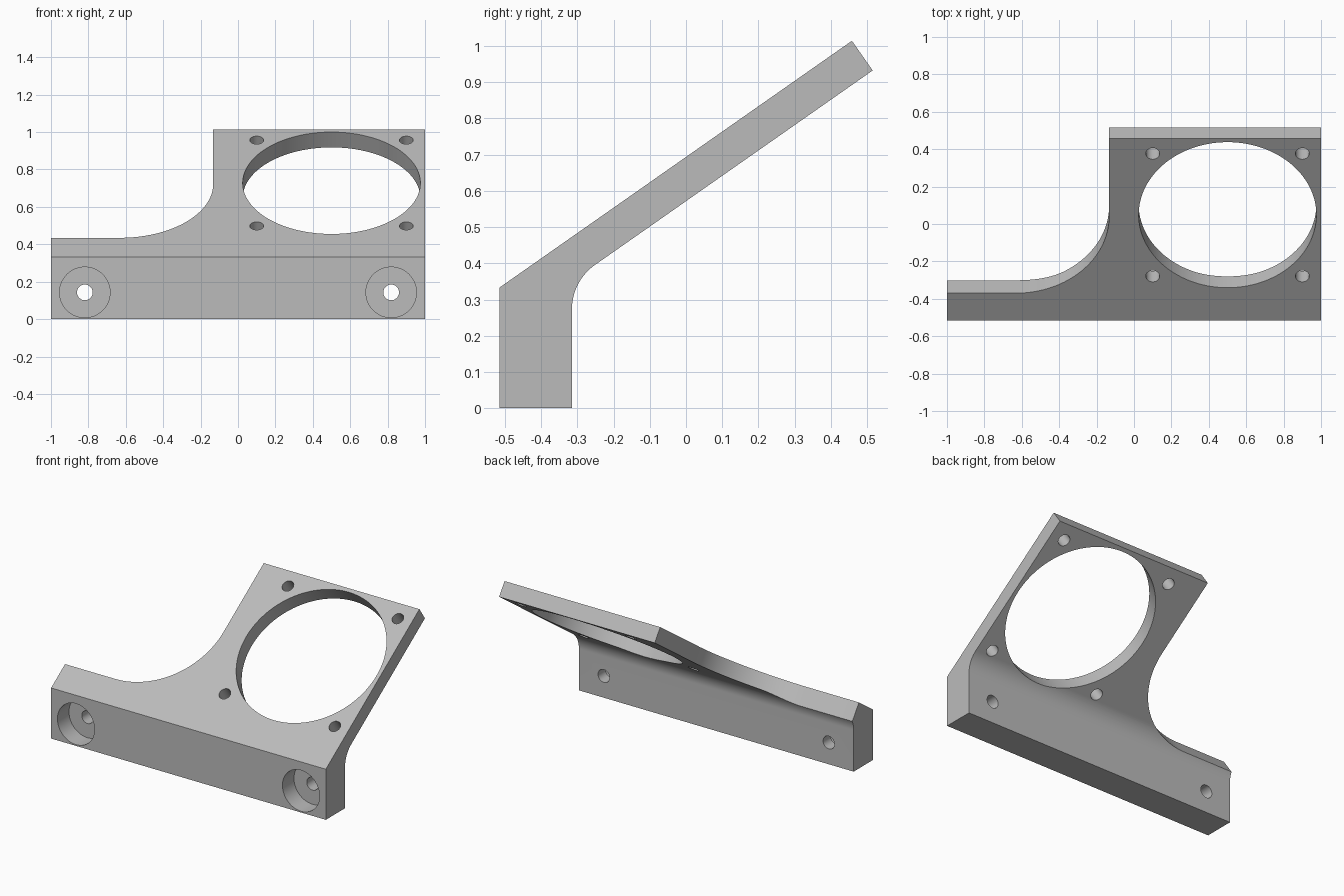
import bpy, bmesh
from math import sin, cos, tan, radians, pi
from mathutils import Matrix, Vector

cube = bpy.data.objects.get("Cube")
if cube:
    bpy.data.objects.remove(cube, do_unlink=True)

TILT = radians(35)
THICK = 0.1
FRONT, BACK, BEND_Z, LENGTH = -0.515, -0.315, 0.333, 1.188


def arc(cx, cy, r, start, end, steps):
    """Points on an arc, angles in degrees."""
    angles = [radians(start + (end - start) * i / steps) for i in range(steps + 1)]
    return [(cx + r * cos(a), cy + r * sin(a)) for a in angles]


def circle(cx, cy, r, steps=64):
    return arc(cx, cy, r, 0, 360, steps)[:-1]


def prism(name, outline, low, high, matrix):
    """Extrude a flat outline between two heights of a local frame."""
    bm = bmesh.new()
    face = bm.faces.new([bm.verts.new((u, v, low)) for u, v in outline])
    top = bmesh.ops.extrude_face_region(bm, geom=[face])["geom"]
    moved = [g for g in top if isinstance(g, bmesh.types.BMVert)]
    bmesh.ops.translate(bm, verts=moved, vec=(0, 0, high - low))
    bm.transform(matrix)
    bmesh.ops.recalc_face_normals(bm, faces=bm.faces)
    mesh = bpy.data.meshes.new(name)
    bm.to_mesh(mesh)
    bm.free()
    obj = bpy.data.objects.new(name, mesh)
    bpy.context.collection.objects.link(obj)
    return obj


# Local frames: side profile, tilted plate surface, front face
side_frame = Matrix(((0, 0, 1, 0), (1, 0, 0, 0), (0, 1, 0, 0), (0, 0, 0, 1)))
plate_frame = Matrix.Translation((0, FRONT, BEND_Z)) @ Matrix.Rotation(TILT, 4, "X")
front_frame = Matrix.Translation((0, FRONT, 0)) @ Matrix.Rotation(pi / 2, 4, "X")

# Bracket body: upright foot, filleted bend and tilted plate
along = Vector((cos(TILT), sin(TILT)))
down = Vector((sin(TILT), -cos(TILT))) * THICK
top_end = Vector((FRONT, BEND_Z)) + along * LENGTH
low_end = top_end + down
fillet = 0.15
corner_z = low_end.y - (low_end.x - BACK) * tan(TILT)
start_z = corner_z - fillet * tan((pi / 2 - TILT) / 2)
profile = [(FRONT, 0), (BACK, 0)]
profile += arc(BACK + fillet, start_z, fillet, 180, 125, 16)
profile += [tuple(low_end), tuple(top_end), (FRONT, BEND_Z)]
bracket = prism("mounting_bracket", profile, -1, 1, side_frame)

# Cutters: corner notch, fan opening and its screw holes
notch_x, notch_t, notch_r = -0.133, 0.177, 0.5
notch = [(-1.2, notch_t)]
notch += arc(notch_x - notch_r, notch_t + notch_r, notch_r, -90, 0, 32)
notch += [(notch_x, 1.5), (-1.2, 1.5)]
cutters = [prism("notch_cutter", notch, -0.3, 0.2, plate_frame)]
hole_x, hole_t = 0.5, LENGTH - 0.5
cutters.append(prism("opening_cutter", circle(hole_x, hole_t, 0.475, 128),
                     -0.3, 0.2, plate_frame))
for sx in (-1, 1):
    for st in (-1, 1):
        ring = circle(hole_x + 0.4 * sx, hole_t + 0.4 * st, 0.037, 32)
        cutters.append(prism("screw_cutter", ring, -0.3, 0.2, plate_frame))

# Cutters: counterbored bolt holes in the foot
for sx in (-1, 1):
    cutters.append(prism("counterbore_cutter", circle(0.819 * sx, 0.143, 0.135),
                         -0.12, 0.1, front_frame))
    cutters.append(prism("bolt_cutter", circle(0.819 * sx, 0.143, 0.042, 32),
                         -0.4, 0.1, front_frame))

bpy.ops.object.select_all(action="DESELECT")
bpy.context.view_layer.objects.active = bracket
bracket.select_set(True)
for cutter in cutters:
    cutter.hide_render = True
    mod = bracket.modifiers.new("cut", "BOOLEAN")
    mod.operation = "DIFFERENCE"
    mod.solver = "EXACT"
    mod.object = cutter
    bpy.ops.object.modifier_apply(modifier=mod.name)
    bpy.data.objects.remove(cutter, do_unlink=True)

# Single grey finish
grey = bpy.data.materials.new("grey")
grey.use_nodes = True
colour = (0.5, 0.5, 0.5, 1)
grey.diffuse_color = colour
grey.node_tree.nodes["Principled BSDF"].inputs["Base Color"].default_value = colour
bracket.data.materials.clear()
bracket.data.materials.append(grey)
bpy.ops.object.shade_smooth_by_angle(angle=radians(25))
